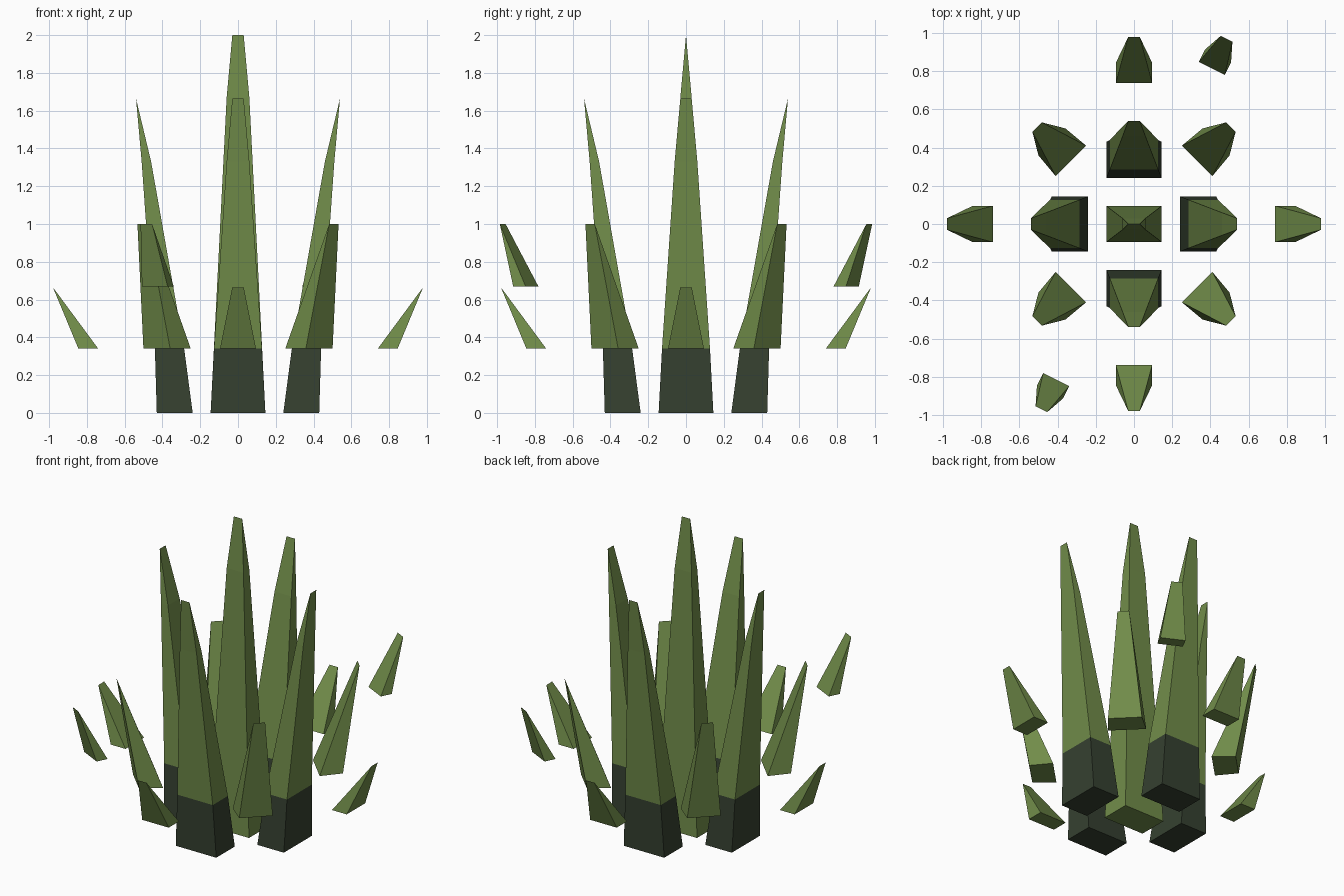
import bpy, bmesh, math
from mathutils import Matrix

if "Cube" in bpy.data.objects:
    bpy.data.objects.remove(bpy.data.objects["Cube"])


def material(name, rgb):
    m = bpy.data.materials.new(name)
    m.diffuse_color = (*rgb, 1)
    m.use_nodes = True
    m.node_tree.nodes["Principled BSDF"].inputs["Base Color"].default_value = m.diffuse_color
    return m


LEAF = material("leaf green", (0.165, 0.265, 0.068))
DARK = material("dark root green", (0.036, 0.052, 0.030))


def blade(name, angle, rings, tip, root_height=0.0):
    """Tapered blade leaning outward along +x, then turned about z.
    rings: (z, inner radius, outer radius, inner half width, outer half width)
    tip: (z, radius, half width) of the chisel edge.
    Faces below root_height get the dark root colour."""
    bm = bmesh.new()
    loops = []
    for z, r0, r1, w0, w1 in rings:
        loops.append([bm.verts.new(p) for p in
                      ((r0, -w0, z), (r1, -w1, z), (r1, w1, z), (r0, w0, z))])
    bm.faces.new(loops[0][::-1])
    for a, b in zip(loops, loops[1:]):
        for i in range(4):
            j = (i + 1) % 4
            bm.faces.new((a[i], a[j], b[j], b[i]))
    # chisel tip
    z, r, w = tip
    p, q = bm.verts.new((r, -w, z)), bm.verts.new((r, w, z))
    a, b, c, d = loops[-1]
    for f in ((a, b, p), (b, c, q, p), (c, d, q), (d, a, p, q)):
        bm.faces.new(f)
    for f in bm.faces:
        f.material_index = int(f.calc_center_median().z < root_height)
    bmesh.ops.recalc_face_normals(bm, faces=bm.faces)
    bm.transform(Matrix.Rotation(math.radians(angle), 4, 'Z'))
    me = bpy.data.meshes.new(name)
    bm.to_mesh(me)
    bm.free()
    me.materials.append(LEAF)
    me.materials.append(DARK)
    bpy.context.collection.objects.link(bpy.data.objects.new(name, me))


# Tall centre blade, wide along x
blade("centre_blade", 90,
      [(0, -.095, .095, .145, .145), (1.67, -.03, .03, .06, .06)],
      (2.0, 0, .03))

for i in range(4):
    # Big blades with dark roots
    blade(f"side_blade_{i + 1}", 90 * i,
          [(0, .24, .43, .145, .145), (.34, .285, .44, .127, .127),
           (1.33, .46, .51, .06, .06)],
          (1.665, .54, .03), .3)
    # Medium blades on the diagonals
    blade(f"diagonal_blade_{i + 1}", 45 + 90 * i,
          [(.34, .467, .608, .113, .1)], (1.0, .718, .035))
    # Small outer blades
    blade(f"outer_blade_{i + 1}", 90 * i,
          [(.34, .74, .845, .095, .095)], (.665, .98, .03))

# Two high stray blades
for i in range(2):
    blade(f"stray_blade_{i + 1}", 63.43 + 180 * i,
          [(.67, .912, .985, .076, .076)], (1.0, 1.085, .034))
